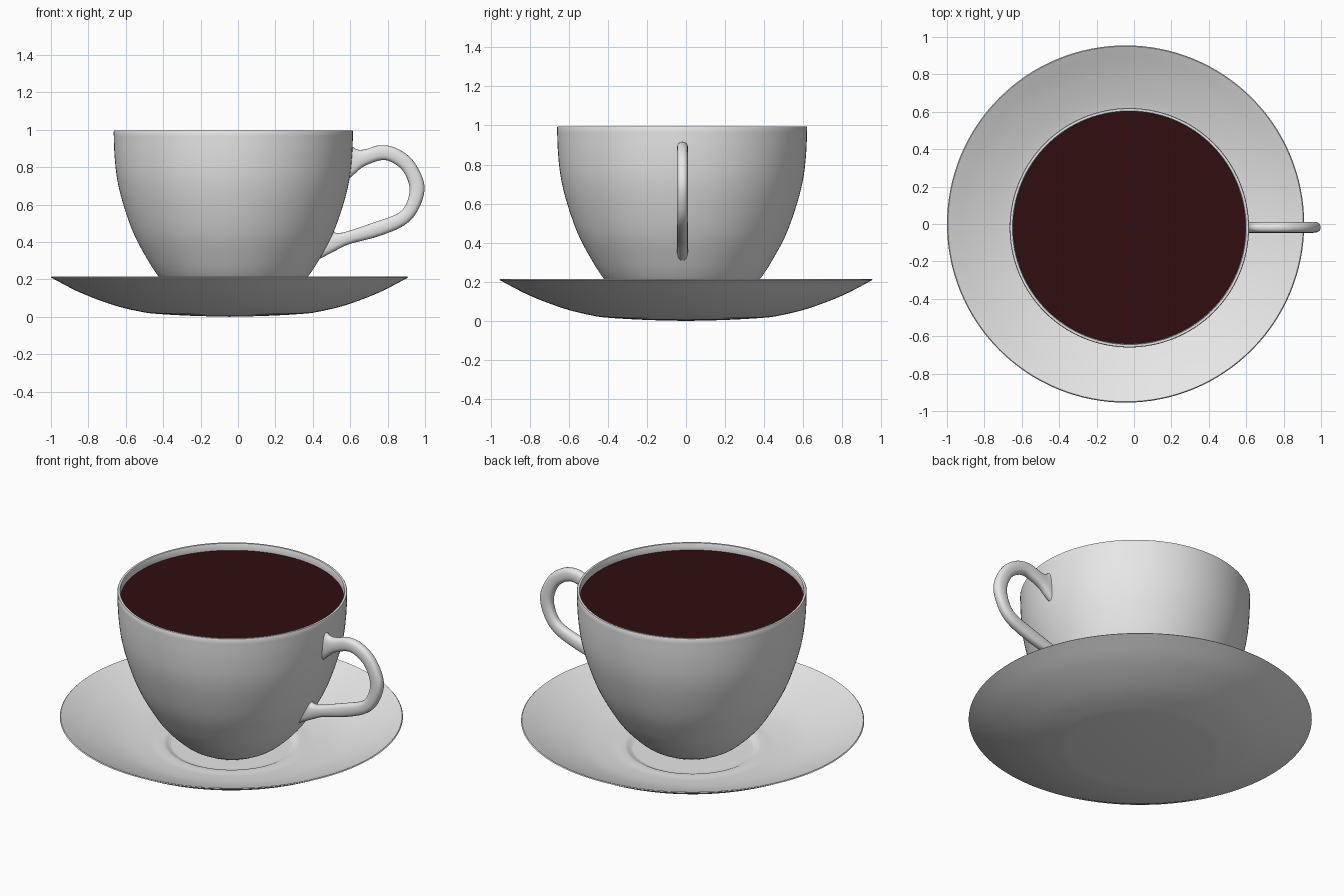
import bpy
import bmesh
import math
from mathutils import Vector

cube = bpy.data.objects.get("Cube")
if cube:
    bpy.data.objects.remove(cube, do_unlink=True)


def make_material(name, rgb):
    mat = bpy.data.materials.new(name)
    mat.use_nodes = True
    mat.diffuse_color = (*rgb, 1)
    mat.node_tree.nodes["Principled BSDF"].inputs["Base Color"].default_value = (*rgb, 1)
    return mat


def smooth_path(points, steps):
    """Catmull-Rom curve through tuples of any length."""
    pts = [Vector(p) for p in points]
    pts = [2 * pts[0] - pts[1]] + pts + [2 * pts[-1] - pts[-2]]
    result = []
    for a, b, c, d in zip(pts, pts[1:], pts[2:], pts[3:]):
        for i in range(steps):
            t = i / steps
            result.append(0.5 * (2 * b + (c - a) * t + (2 * a - 5 * b + 4 * c - d) * t * t
                                 + (3 * b - a - 3 * c + d) * t ** 3))
    return result + [pts[-2]]


def finish(name, bm, mat, location, angle=40):
    bmesh.ops.remove_doubles(bm, verts=bm.verts, dist=0.00001)
    bmesh.ops.recalc_face_normals(bm, faces=bm.faces)
    mesh = bpy.data.meshes.new(name)
    bm.to_mesh(mesh)
    bm.free()
    mesh.materials.append(mat)
    obj = bpy.data.objects.new(name, mesh)
    bpy.context.collection.objects.link(obj)
    obj.location = location
    bpy.ops.object.select_all(action="DESELECT")
    obj.select_set(True)
    bpy.context.view_layer.objects.active = obj
    bpy.ops.object.shade_smooth_by_angle(angle=math.radians(angle))
    return obj


def lathe(name, profile, mat, location, segments=128):
    bm = bmesh.new()
    verts = [bm.verts.new((p[0], 0, p[1])) for p in profile]
    edges = [bm.edges.new(pair) for pair in zip(verts, verts[1:])]
    bmesh.ops.spin(bm, geom=verts + edges, cent=(0, 0, 0), axis=(0, 0, 1),
                   angle=math.tau, steps=segments, use_duplicate=False)
    return finish(name, bm, mat, location)


china = make_material("white china", (0.8, 0.8, 0.8))
coffee = make_material("dark coffee", (0.03, 0.004, 0.005))

CUP = Vector((-0.025, -0.02, 0))
SAUCER = Vector((-0.045, 0, 0))

# Saucer: gently rising underside, thin rim and a shallow round well
underside = smooth_path([(0, 0), (0.2, 0.005), (0.38, 0.015), (0.47, 0.026),
                         (0.62, 0.062), (0.8, 0.13), (0.955, 0.21)], 5)
upper = smooth_path([(0.95, 0.215), (0.8, 0.148), (0.62, 0.085), (0.47, 0.06),
                     (0.4, 0.058), (0.37, 0.055), (0.34, 0.042), (0.3, 0.039), (0, 0.039)], 5)
lathe("saucer", underside + upper, china, SAUCER)

# Cup: outer wall, rounded lip, inner wall
wall = smooth_path([(0.2, 0.05), (0.285, 0.1), (0.395, 0.21), (0.473, 0.33), (0.535, 0.45),
                    (0.588, 0.6), (0.62, 0.73), (0.635, 0.86), (0.64, 0.99)], 5)
lip = [(0.637, 0.996), (0.625, 0.996)]
inner = [(p[0] - 0.018, p[1]) for p in reversed(wall) if p[1] > 0.075]
floor = [(0.2, 0.07), (0, 0.07)]
lathe("cup", [(0, 0.045), (0.19, 0.045)] + list(wall) + lip + inner + floor, china, CUP)

# Drink surface just below the lip
bm = bmesh.new()
bmesh.ops.create_circle(bm, cap_ends=True, segments=128, radius=0.622)
drink = finish("drink", bm, coffee, CUP + Vector((0, 0, 0.955)))

# Handle: swept rounded section between its outer and inner edges (x, z, x, z)
edges_path = smooth_path([
    (0.600, 0.920, 0.585, 0.730), (0.635, 0.895, 0.625, 0.765), (0.680, 0.895, 0.675, 0.805),
    (0.760, 0.917, 0.765, 0.837), (0.850, 0.900, 0.825, 0.825), (0.940, 0.830, 0.885, 0.775),
    (0.997, 0.700, 0.917, 0.690), (0.965, 0.575, 0.900, 0.605), (0.890, 0.490, 0.850, 0.550),
    (0.750, 0.430, 0.720, 0.502), (0.600, 0.390, 0.585, 0.457), (0.530, 0.358, 0.530, 0.447),
    (0.420, 0.300, 0.510, 0.460)], 6)
SIDES = 20
HALF_WIDTH = 0.029
bm = bmesh.new()
rings = []
for ox, oz, ix, iz in edges_path:
    middle = Vector((ox + ix, 0, oz + iz)) / 2
    reach = Vector((ox - ix, 0, oz - iz)) / 2
    ring = []
    for k in range(SIDES):
        a = math.tau * k / SIDES
        c, s = math.cos(a), math.sin(a)
        # Squared-off ellipse
        u = math.copysign(abs(c) ** 0.8, c)
        v = math.copysign(abs(s) ** 0.8, s)
        ring.append(bm.verts.new(middle + reach * u + Vector((0, HALF_WIDTH * v, 0))))
    rings.append(ring)
for r1, r2 in zip(rings, rings[1:]):
    for k in range(SIDES):
        j = (k + 1) % SIDES
        bm.faces.new((r1[k], r1[j], r2[j], r2[k]))
bm.faces.new(rings[0])
bm.faces.new(rings[-1])
finish("handle", bm, china, (0, -0.018, 0), 50)
